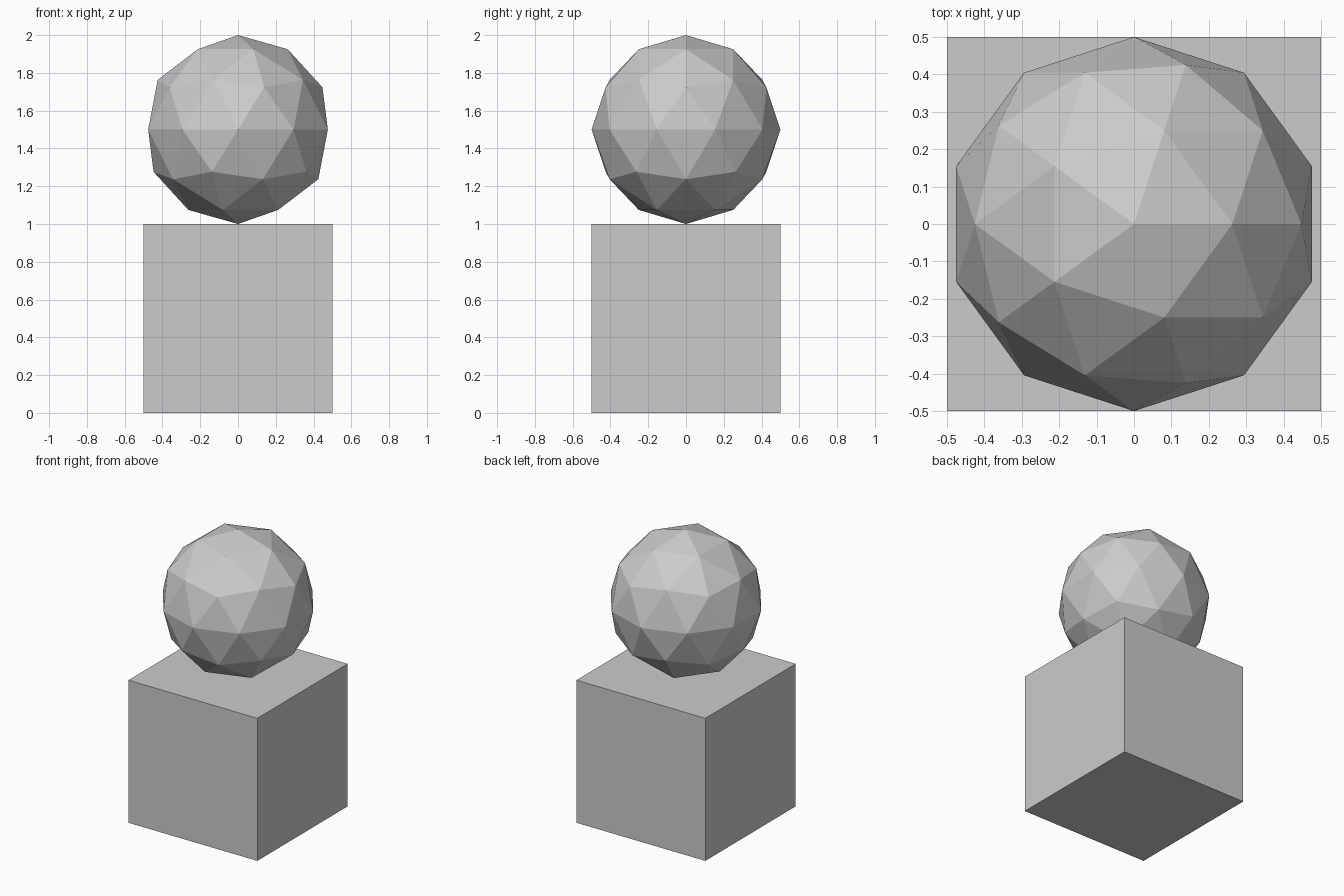
import bpy

if "Cube" in bpy.data.objects:
    bpy.data.objects.remove(bpy.data.objects["Cube"])

# Cube base standing on the ground
bpy.ops.mesh.primitive_cube_add(size=1, location=(0, 0, 0.5))
bpy.context.object.name = "base_cube"

# Faceted ball resting on the cube
bpy.ops.mesh.primitive_ico_sphere_add(subdivisions=2, radius=0.5, location=(0, 0, 1.5))
bpy.context.object.name = "faceted_ball"
